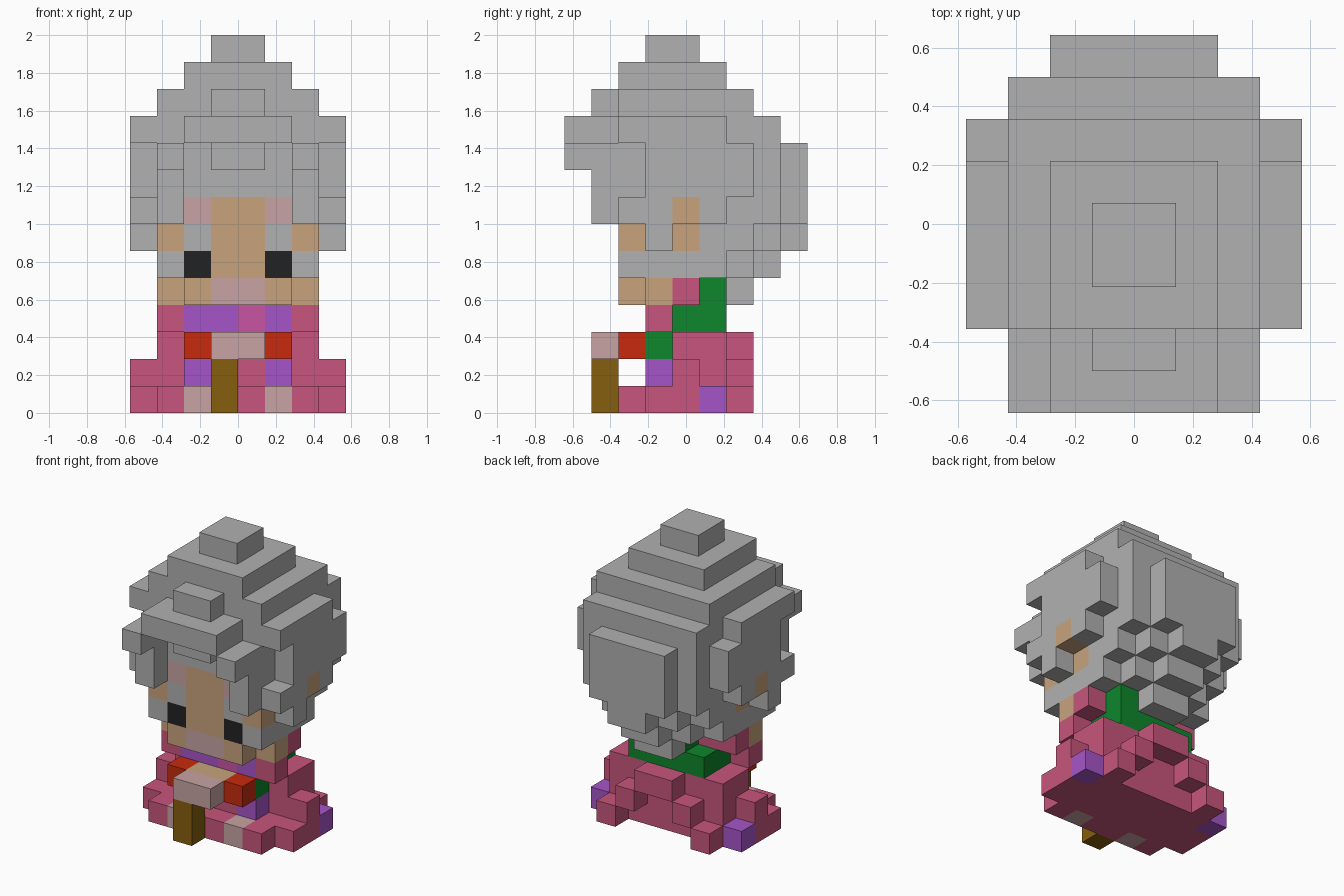
import bpy
import bmesh
from mathutils import Vector

default = bpy.data.objects.get("Cube")
if default:
    bpy.data.objects.remove(default, do_unlink=True)

UNIT = 2 / 14                       # edge of one block
ORIGIN = Vector((-4, -4.5, 0))      # grid corner, in blocks
LAST = 7                            # last column, for mirroring


def linear(hex_code):
    values = [int(hex_code[n:n + 2], 16) / 255 for n in (0, 2, 4)]
    return [v / 12.92 if v < 0.04 else ((v + 0.055) / 1.055) ** 2.4 for v in values]


PALETTE = {
    "hair grey": "b1b1b1",
    "skin tan": "c8a47d",
    "pale rose": "c8a4a4",
    "eye black": "222222",
    "dress pink": "c8557d",
    "purple": "a555c8",
    "magenta": "c855a4",
    "red": "c82a0e",
    "green": "0e862c",
    "cane brown": "865e0e",
}

materials = {}
for name, code in PALETTE.items():
    mat = bpy.data.materials.new(name)
    mat.use_nodes = True
    colour = (*linear(code), 1)
    mat.diffuse_color = colour
    mat.node_tree.nodes["Principled BSDF"].inputs["Base Color"].default_value = colour
    materials[name] = mat

blocks = {}     # cell -> (part, colour)


def span(value):
    return (value, value) if isinstance(value, int) else value


def box(part, colour, x, y, z, mirror=False):
    """Fill an inclusive range of cells; later boxes repaint earlier ones."""
    (x0, x1), (y0, y1), (z0, z1) = span(x), span(y), span(z)
    for i in range(x0, x1 + 1):
        for j in range(y0, y1 + 1):
            for k in range(z0, z1 + 1):
                blocks[i, j, k] = (part, colour)
                if mirror:
                    blocks[LAST - i, j, k] = (part, colour)


# Skirt: wide hem, side folds and a stepped trim on the back
box("skirt", "dress pink", (1, 6), (2, 5), 0)
box("skirt", "dress pink", 7, (3, 4), 0, mirror=True)
box("skirt", "purple", 7, 5, 0, mirror=True)
box("skirt", "dress pink", 7, 4, 1, mirror=True)
box("skirt", "dress pink", (1, 6), (4, 5), (1, 2))
box("skirt", "dress pink", (2, 5), 3, 1)
box("skirt", "purple", 5, 3, 1, mirror=True)
for step in range(3):
    box("skirt", "dress pink", 6 - step, 6, step, mirror=True)
box("shoe", "pale rose", 5, 2, 0, mirror=True)

# Jacket, collar and shoulders
box("jacket", "green", (2, 5), 3, 2)
box("jacket", "green", (2, 5), (4, 5), 3)
box("jacket", "green", (3, 5), 5, 4)
box("collar", "dress pink", (1, 6), 3, 3)
box("collar", "purple", (2, 5), 3, 3)
box("collar", "magenta", 4, 3, 3)
box("collar", "dress pink", (1, 6), 4, 4)

# Sleeves and hands resting on a cane
box("sleeve", "red", 5, 2, 2, mirror=True)
box("hands", "skin tan", (3, 4), 2, 2)
box("hands", "pale rose", (3, 4), 1, 2)
box("cane", "cane brown", 3, 1, (0, 1))

# Chin and mouth
box("face", "skin tan", (1, 6), 3, 4)
box("face", "skin tan", (2, 5), 2, 4)
box("face", "pale rose", (3, 4), 2, 4)

# Hair: main volume, tapering towards the neck
box("hair", "hair grey", (1, 6), (2, 5), 5)
box("hair", "hair grey", (1, 6), (2, 6), 6)
box("hair", "hair grey", (1, 6), (2, 7), (7, 10))
box("hair", "hair grey", (2, 5), 8, (7, 9))
for step in range(3):
    box("hair", "hair grey", (3, 4), 6 + step, 4 + step)
for step in range(2):
    box("hair", "hair grey", (2, 5), 6 + step, 5 + step)

# Hair: crown and bun
box("hair", "hair grey", (1, 6), (2, 6), 11)
box("hair", "hair grey", (2, 5), (2, 5), 12)
box("bun", "hair grey", (3, 4), (3, 4), 13)

# Hair: side rolls
box("hair", "hair grey", 7, (2, 5), 10, mirror=True)
box("hair", "hair grey", 7, (3, 6), (8, 9), mirror=True)
box("hair", "hair grey", 7, (2, 5), 7, mirror=True)
box("hair", "hair grey", 7, 3, 6, mirror=True)

# Hair: fringe over the forehead
box("fringe", "hair grey", (2, 5), (0, 1), 10)
box("fringe", "hair grey", (3, 4), 1, 11)
box("fringe", "hair grey", (3, 4), 1, 9)
box("fringe", "hair grey", 6, 0, 9, mirror=True)
box("fringe", "hair grey", 6, 1, (7, 9), mirror=True)

# Face details: nose and brow, eyes, cheeks, ears
box("face", "skin tan", (3, 4), 2, (5, 7))
box("face", "pale rose", 5, 2, 7, mirror=True)
box("face", "skin tan", 6, 2, 6, mirror=True)
box("eye", "eye black", 5, 2, 5, mirror=True)
box("ear", "skin tan", 6, 4, 6, mirror=True)
box("ear", "skin tan", 7, 4, 7, mirror=True)


def block_faces(cell):
    """Corners of every face of a block that touches open air."""
    centre = Vector(cell) + Vector((0.5, 0.5, 0.5))
    for axis in range(3):
        for sign in (-1, 1):
            neighbour = list(cell)
            neighbour[axis] += sign
            if tuple(neighbour) in blocks:
                continue
            normal, u, v = Vector(), Vector(), Vector()
            normal[axis] = sign / 2
            u[(axis + 1) % 3] = 0.5
            v[(axis + 2) % 3] = sign / 2
            mid = centre + normal
            yield [(p + ORIGIN) * UNIT for p in (mid - u - v, mid + u - v, mid + u + v, mid - u + v)]


# Skin each part with its outer faces only
for part in sorted({p for p, _ in blocks.values()}):
    cells = {c: col for c, (p, col) in blocks.items() if p == part}
    colours = sorted(set(cells.values()))
    bm = bmesh.new()
    for cell, colour in cells.items():
        for corners in block_faces(cell):
            face = bm.faces.new([bm.verts.new(c) for c in corners])
            face.material_index = colours.index(colour)
    bmesh.ops.remove_doubles(bm, verts=bm.verts, dist=UNIT / 100)
    mesh = bpy.data.meshes.new(part)
    for colour in colours:
        mesh.materials.append(materials[colour])
    bm.to_mesh(mesh)
    bm.free()
    bpy.context.collection.objects.link(bpy.data.objects.new(part, mesh))
